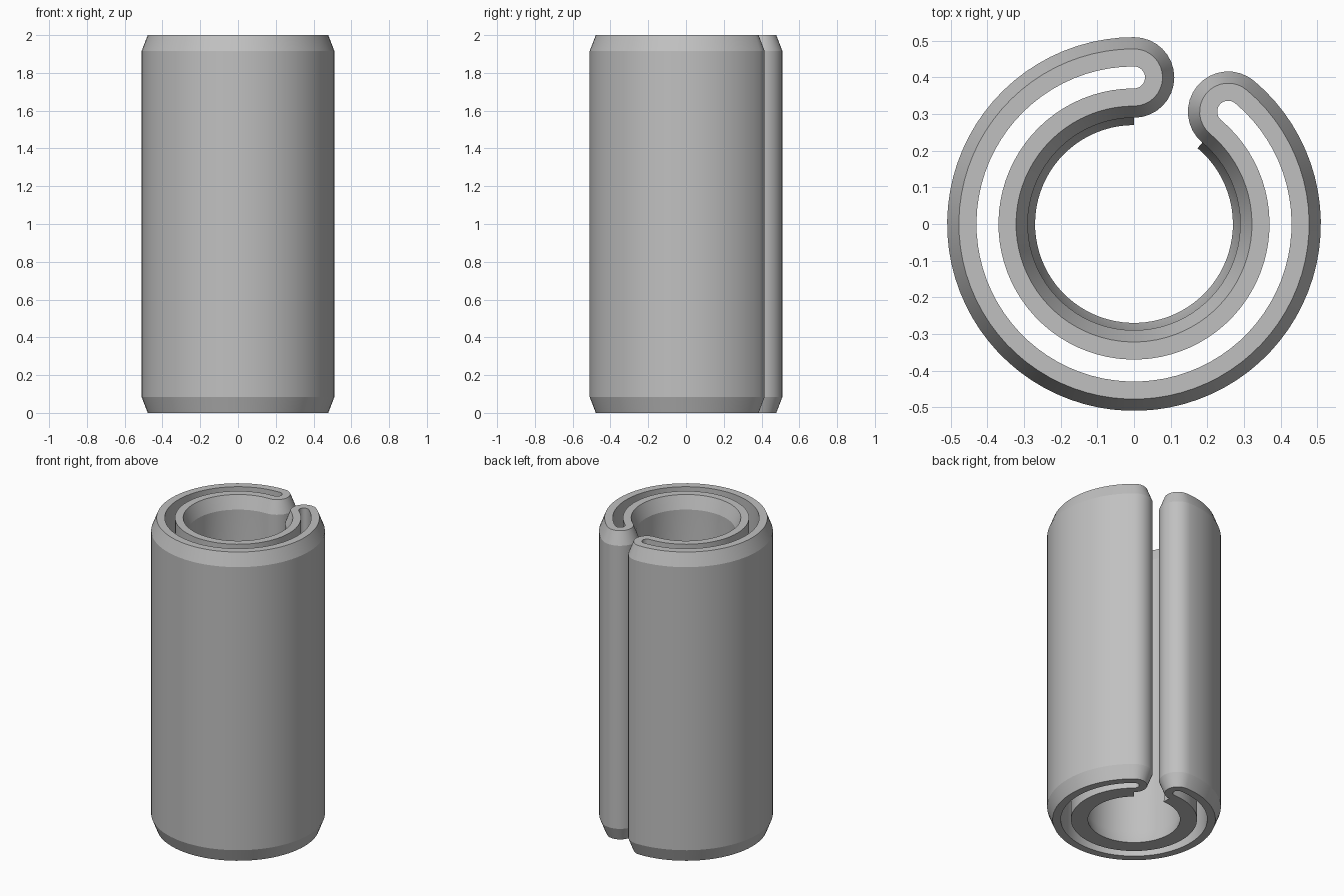
import bpy, bmesh, math
from mathutils import Vector

cube = bpy.data.objects.get("Cube")
if cube:
    bpy.data.objects.remove(cube, do_unlink=True)

HEIGHT, CHAMFER = 2.0, 0.083
MID = 0.40                              # radius of the slot's centre line
SLOT, RIM, WALL, LIP = 0.03, 0.078, 0.11, 0.13   # offsets from the centre line
START, END = math.radians(90), math.radians(410)
ARC_STEPS, LOOP_STEPS = 72, 16

steel = bpy.data.materials.new("grey_steel")
steel.use_nodes = True
grey = (0.53, 0.53, 0.53, 1)
steel.diffuse_color = grey
steel.node_tree.nodes["Principled BSDF"].inputs["Base Color"].default_value = grey


def polar(angle):
    return Vector((math.cos(angle), math.sin(angle), 0))


# Stations around the folded strip: (point on centre line, outward direction)
stations = []
for i in range(ARC_STEPS + 1):                     # outer wall
    d = polar(START + (END - START) * i / ARC_STEPS)
    stations.append((d * MID, d))
for i in range(1, LOOP_STEPS):                     # folded end
    stations.append((polar(END) * MID, polar(END + math.pi * i / LOOP_STEPS)))
inner_first = len(stations)
for i in range(ARC_STEPS + 1):                     # inner wall
    d = polar(END + (START - END) * i / ARC_STEPS)
    stations.append((d * MID, -d))
inner_last = len(stations) - 1
for i in range(1, LOOP_STEPS):                     # other folded end
    stations.append((polar(START) * MID, polar(START + math.pi + math.pi * i / LOOP_STEPS)))

bm = bmesh.new()


def ring(offset, z):
    return [bm.verts.new(p + n * offset + Vector((0, 0, z))) for p, n in stations]


def strip(lower, upper, i):
    j = (i + 1) % len(stations)
    bm.faces.new((lower[i], lower[j], upper[j], upper[i]))


slot_top, rim_top = ring(SLOT, HEIGHT), ring(RIM, HEIGHT)
wall_top, wall_low = ring(WALL, HEIGHT - CHAMFER), ring(WALL, CHAMFER)
rim_low, slot_low = ring(RIM, 0), ring(SLOT, 0)
# Inward lip at the foot of the inner wall
lip = {i: bm.verts.new(stations[i][0] + stations[i][1] * LIP)
       for i in range(inner_first, inner_last + 1)}

for i in range(len(stations)):
    for a, b in ((slot_top, rim_top), (rim_top, wall_top), (wall_top, wall_low),
                 (rim_low, slot_low), (slot_low, slot_top)):
        strip(a, b, i)
    if inner_first <= i < inner_last:
        strip(wall_low, lip, i)
        strip(lip, rim_low, i)
    else:
        strip(wall_low, rim_low, i)
for i in (inner_first, inner_last):                # lip ends
    bm.faces.new((wall_low[i], lip[i], rim_low[i]))

bmesh.ops.recalc_face_normals(bm, faces=bm.faces)
mesh = bpy.data.meshes.new("folded_sleeve")
bm.to_mesh(mesh)
bm.free()
mesh.materials.append(steel)
sleeve = bpy.data.objects.new("folded_sleeve", mesh)
bpy.context.collection.objects.link(sleeve)

bpy.ops.object.select_all(action='DESELECT')
sleeve.select_set(True)
bpy.context.view_layer.objects.active = sleeve
bpy.ops.object.shade_smooth_by_angle(angle=math.radians(15))
